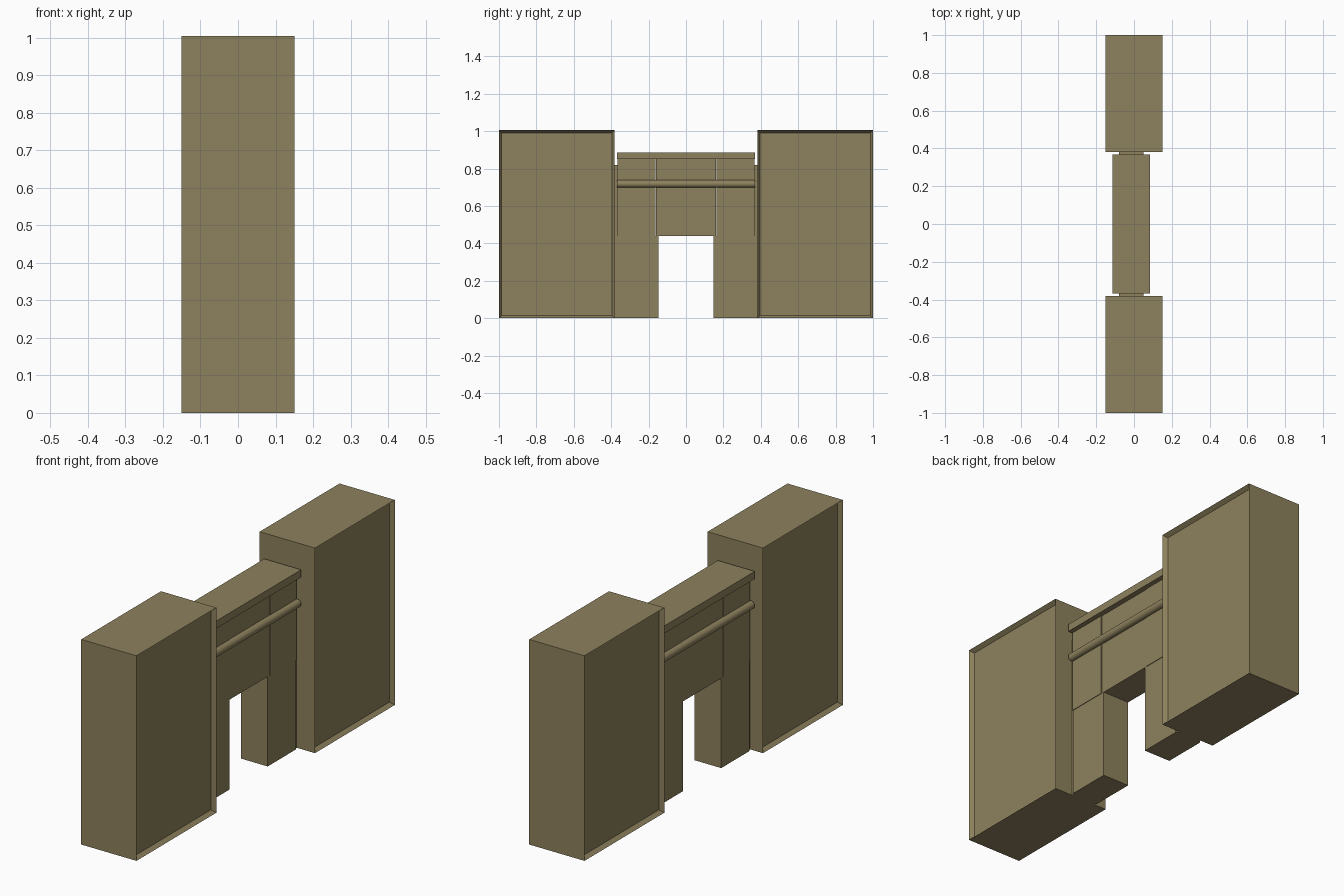
import bpy, bmesh
from mathutils import Matrix, Vector

if "Cube" in bpy.data.objects:
    bpy.data.objects.remove(bpy.data.objects["Cube"])

MID = -0.015  # the desk sits slightly off the cabinets' centre line

mat = bpy.data.materials.new("olive_wood")
mat.diffuse_color = (0.27, 0.22, 0.11, 1)
mat.use_nodes = True
mat.node_tree.nodes["Principled BSDF"].inputs["Base Color"].default_value = mat.diffuse_color


def make_object(name, bm):
    mesh = bpy.data.meshes.new(name)
    bmesh.ops.recalc_face_normals(bm, faces=bm.faces)
    bm.to_mesh(mesh)
    bm.free()
    ob = bpy.data.objects.new(name, mesh)
    ob.data.materials.append(mat)
    bpy.context.collection.objects.link(ob)
    return ob


def box(name, x, y, z, inset=0.0, depth=0.0):
    """Box from (min, max) ranges; optionally recess a panel in both x faces."""
    bm = bmesh.new()
    lo, hi = Vector((x[0], y[0], z[0])), Vector((x[1], y[1], z[1]))
    m = Matrix.Translation((lo + hi) / 2) @ Matrix.Diagonal((*(hi - lo), 1))
    bmesh.ops.create_cube(bm, size=1, matrix=m)
    if inset:
        bm.normal_update()
        sides = [f for f in bm.faces if abs(f.normal.x) > 0.9]
        bmesh.ops.inset_individual(bm, faces=sides, thickness=inset)
        bm.normal_update()
        for f in sides:
            bmesh.ops.translate(bm, verts=f.verts, vec=-f.normal * depth)
    return make_object(name, bm)


def mirrored(side, a, b):
    return tuple(sorted((side * a, side * b)))


def depth_range(half):
    return (MID - half, MID + half)


# Desk core and top
box("desk_centre_panel", depth_range(0.073), (-0.16, 0.16), (0.44, 0.85))
box("desk_top", depth_range(0.10), (-0.368, 0.368), (0.85, 0.887))

for side, label in ((-1, "front"), (1, "back")):
    # Tall cabinets with recessed panels on both broad faces
    box(f"{label}_cabinet", (-0.15, 0.15), mirrored(side, 0.382, 1.0),
        (0, 1.005), inset=0.02, depth=0.02)
    # Desk pedestal, upper block, and the strip joining desk to cabinet
    box(f"{label}_leg", depth_range(0.073), mirrored(side, 0.147, 0.367), (0, 0.44))
    box(f"{label}_upper_block", depth_range(0.076), mirrored(side, 0.162, 0.367), (0.44, 0.85))
    box(f"{label}_joining_strip", depth_range(0.065), mirrored(side, 0.36, 0.384), (0, 0.82))

# Round rails along both broad sides of the desk
for side, label in ((-1, "left"), (1, "right")):
    bm = bmesh.new()
    m = Matrix.Translation((MID + side * 0.08, 0, 0.718)) @ Matrix.Rotation(1.5707963, 4, 'X')
    bmesh.ops.create_cone(bm, cap_ends=True, segments=24, radius1=0.02,
                          radius2=0.02, depth=0.736, matrix=m)
    rail = make_object(f"{label}_rail", bm)
    bpy.ops.object.select_all(action='DESELECT')
    bpy.context.view_layer.objects.active = rail
    rail.select_set(True)
    bpy.ops.object.shade_smooth_by_angle()
